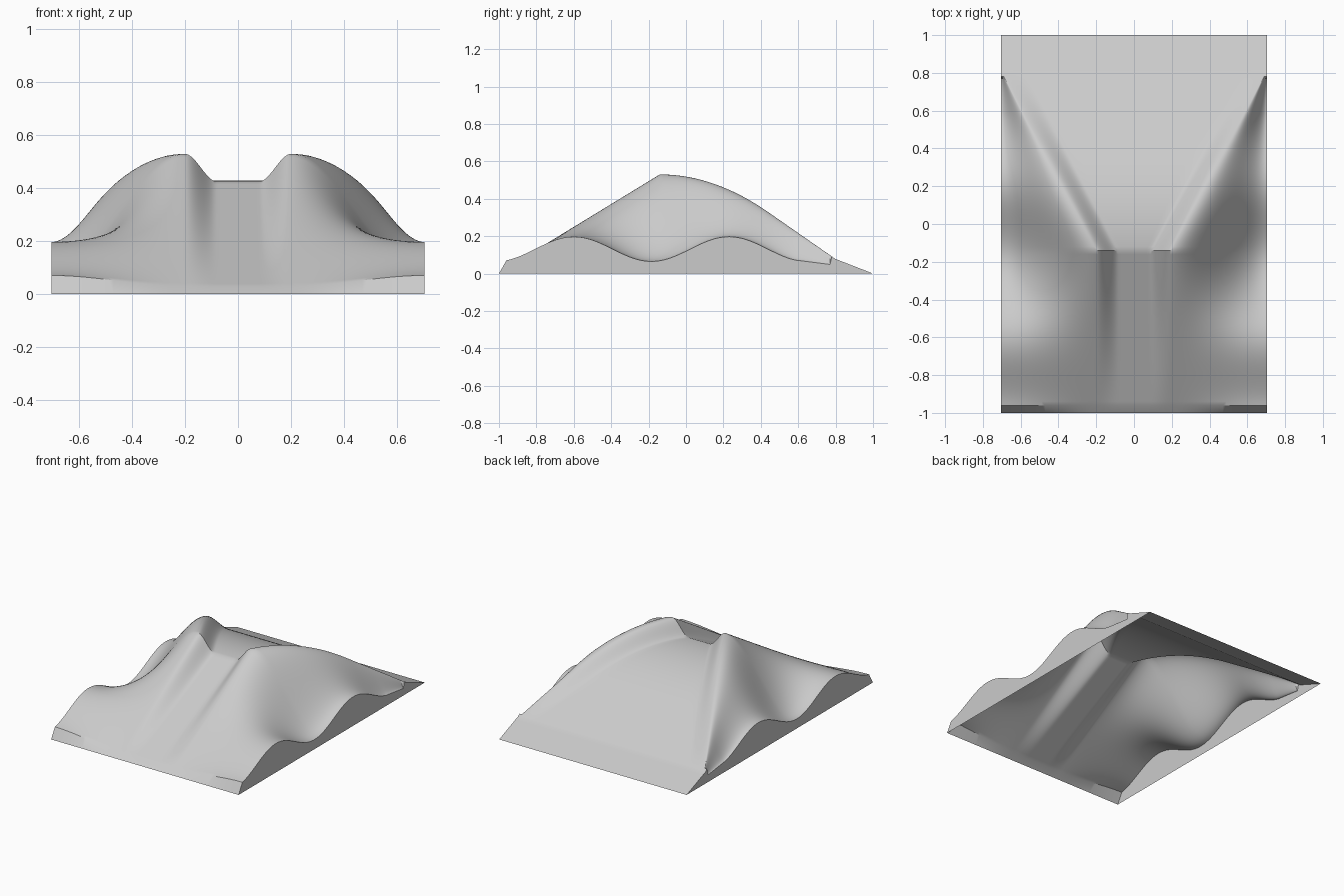
import bpy, bmesh, math

cube = bpy.data.objects.get("Cube")
if cube:
    bpy.data.objects.remove(cube)

HALF = 0.705        # half width
CREST = -0.14       # y of the sharp crest
LIP = -0.96         # y of the front lip
END = 0.8           # y where the ridges reach the sides

grey = bpy.data.materials.new("plain_grey")
grey.use_nodes = True
colour = (0.6, 0.6, 0.6, 1)
grey.diffuse_color = colour
grey.node_tree.nodes["Principled BSDF"].inputs["Base Color"].default_value = colour


def mix(a, b, t):
    return a + (b - a) * t


def smooth(t):
    return t * t * (3 - 2 * t)


def side_height(y):
    """Wavy outline along the side walls."""
    if y > END - 0.03:
        return ridge_height(y)
    if y > 0.6:
        return mix(0.07, 0.05, (y - 0.6) / 0.16)
    return 0.131 + 0.066 * math.cos(math.tau * (y + 0.6) / 0.83)


def ridge_height(y):
    if y < CREST:
        return mix(0.03, 0.53, (y - LIP) / (CREST - LIP))
    if y > END:
        return 0.078 * (1 - y) / (1 - END)
    t = y - CREST
    return 0.53 - (0.6 * t * t if t < 0.58 else 0.202 + 0.696 * (t - 0.58))


def floor_height(y):
    """Channel between the ridges, fading out at both ends."""
    if y < CREST:
        fade = (y - LIP) / (CREST - LIP)
    else:
        fade = max(0, (END - y) / (END - CREST))
    return ridge_height(y) - 0.105 * fade


def ridge_x(y):
    return min(HALF - 0.003, 0.2 + 0.53 * max(0, y - CREST))


def section(y):
    """Half cross-section from the centre line out to the foot of the side."""
    xr, zr, zf, zs = ridge_x(y), ridge_height(y), floor_height(y), side_height(y)
    inner = xr - 0.12
    pts = [(inner * i / 6, zf) for i in range(6)]
    pts += [(mix(inner, xr, i / 12), mix(zf, zr, smooth(i / 12))) for i in range(12)]
    pts += [(mix(xr, HALF, i / 28), mix(zr, zs, smooth(i / 28))) for i in range(29)]
    return pts


def span(a, b, n):
    return [mix(a, b, i / n) for i in range(n)]


# Lofted hill: rows run from the front lip to the back edge
ys = span(LIP, CREST, 40) + span(CREST, 0.76, 46) + span(0.76, END, 4) + span(END, 1, 8) + [1]
rows = [[(x, -1, 0) for x, z in section(LIP)]]
rows += [[(x, y, max(z, 0)) for x, z in section(y)] for y in ys]


def make_object(name, grid, angle):
    bm = bmesh.new()
    verts = [[bm.verts.new(p) for p in row] for row in grid]
    for a, b in zip(verts, verts[1:]):
        for i in range(len(a) - 1):
            bm.faces.new((a[i], a[i + 1], b[i + 1], b[i]))
    bmesh.ops.remove_doubles(bm, verts=bm.verts, dist=0.00005)
    mesh = bpy.data.meshes.new(name)
    bm.to_mesh(mesh)
    bm.free()
    mesh.materials.append(grey)
    ob = bpy.data.objects.new(name, mesh)
    bpy.context.collection.objects.link(ob)
    mirror = ob.modifiers.new("mirror", 'MIRROR')
    mirror.use_clip = True
    bpy.ops.object.select_all(action='DESELECT')
    ob.select_set(True)
    bpy.context.view_layer.objects.active = ob
    bpy.ops.object.shade_smooth_by_angle(angle=math.radians(angle))
    return ob


make_object("hill_surface", rows, 30)

# Flat side walls below the wavy outline; the underside stays open
tops = [row[-1] for row in rows]
make_object("side_walls", [[(x, y, 0) for x, y, z in tops], tops], 30)
